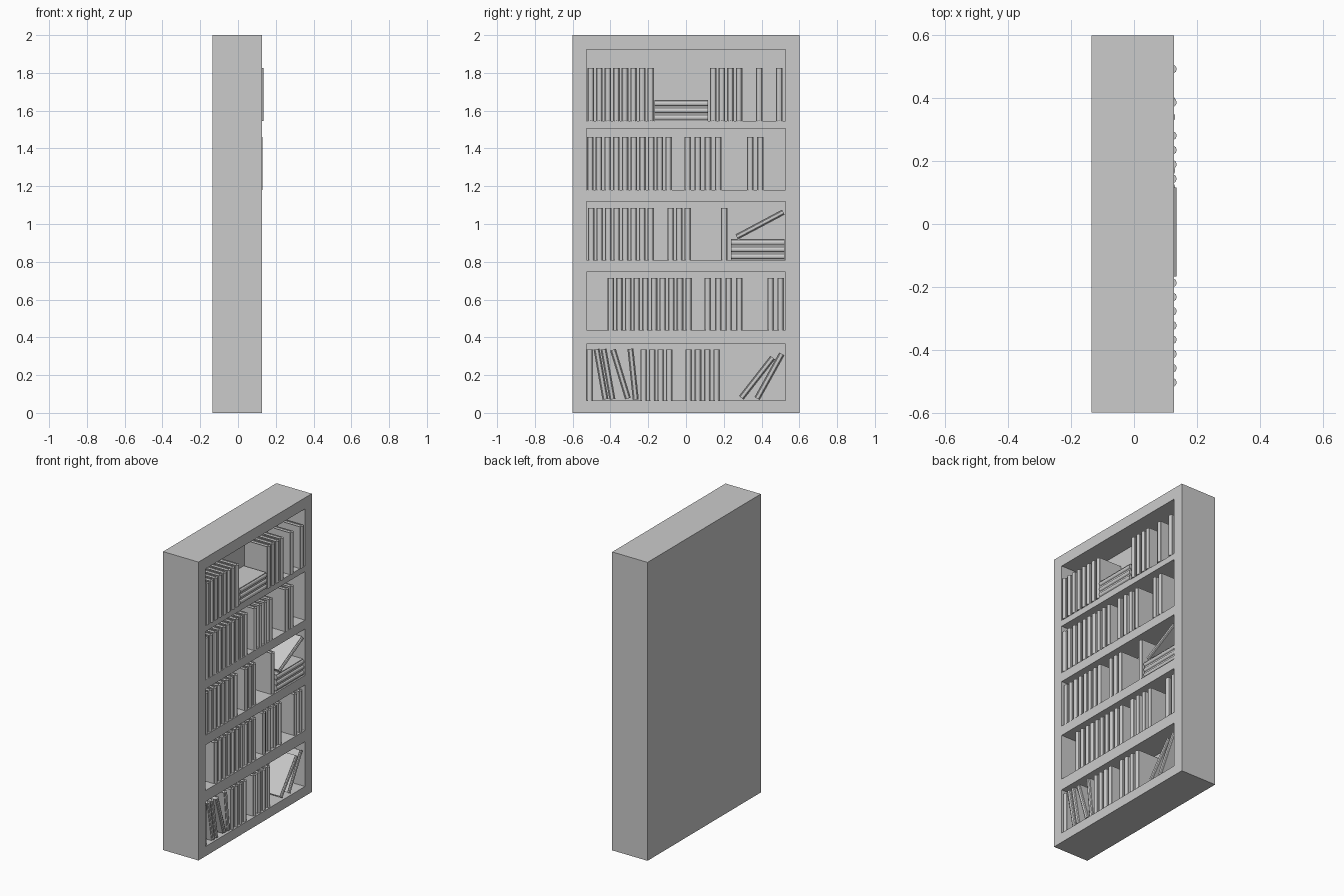
import bpy
import bmesh
from math import radians
from mathutils import Matrix, Vector

default = bpy.data.objects.get("Cube")
if default:
    bpy.data.objects.remove(default, do_unlink=True)

COLOUR = (0.6, 0.6, 0.6, 1)
grey = bpy.data.materials.new("plain grey")
grey.use_nodes = True
grey.diffuse_color = COLOUR
grey.node_tree.nodes["Principled BSDF"].inputs["Base Color"].default_value = COLOUR

BACK, FRONT = -0.135, 0.127
SIDE = 0.528
DEPTH = 0.17
THICK = 0.035


def finish(bm, name):
    bmesh.ops.recalc_face_normals(bm, faces=bm.faces[:])
    mesh = bpy.data.meshes.new(name)
    bm.to_mesh(mesh)
    bm.free()
    mesh.materials.append(grey)
    obj = bpy.data.objects.new(name, mesh)
    bpy.context.collection.objects.link(obj)
    return obj


def box(bm, low, high):
    low, high = Vector(low), Vector(high)
    size = Matrix.Diagonal((*(high - low), 1))
    bmesh.ops.create_cube(bm, size=1, matrix=Matrix.Translation((low + high) / 2) @ size)


def make_bookcase(openings):
    """Solid block whose front is divided, then pushed in at each compartment."""
    bm = bmesh.new()
    box(bm, (BACK, -0.6, 0), (FRONT, 0.6, 2))
    cuts = [((0, y, 0), (0, 1, 0)) for y in (-SIDE, SIDE)]
    cuts += [((0, 0, z), (0, 0, 1)) for pair in openings for z in pair]
    for point, normal in cuts:
        bmesh.ops.bisect_plane(bm, geom=bm.verts[:] + bm.edges[:] + bm.faces[:],
                               plane_co=point, plane_no=normal)
    bm.normal_update()

    def is_opening(face):
        c = face.calc_center_median()
        return (face.normal.x > 0.9 and abs(c.y) < SIDE
                and any(low < c.z < high for low, high in openings))

    pushed = bmesh.ops.extrude_discrete_faces(bm, faces=[f for f in bm.faces if is_opening(f)])
    for face in pushed["faces"]:
        bmesh.ops.translate(bm, verts=face.verts[:], vec=(-DEPTH, 0, 0))
    finish(bm, "bookcase")


def make_book(name, y, z, height, spine, tilt=0, thick=THICK):
    """Hard cover with a rounded spine around a page block; tilt leans the top to +y."""
    bm = bmesh.new()
    t, inner = thick / 2, thick / 2 - 0.005
    back, hinge = FRONT - DEPTH + 0.004, spine - 0.014
    # Half of the cover outline, from the open edge round to the spine
    half = [(back, inner), (back, t), (spine - 0.008, t), (spine - 0.008, t * 0.75),
            (spine - 0.002, t * 0.5), (spine, t * 0.18)]
    outline = half + [(x, -w) for x, w in reversed(half)] + [(hinge, -inner), (hinge, inner)]
    cover = bm.faces.new([bm.verts.new((x, w, -height / 2)) for x, w in outline])
    top = bmesh.ops.extrude_face_region(bm, geom=[cover])["geom"]
    bmesh.ops.translate(bm, verts=[v for v in top if isinstance(v, bmesh.types.BMVert)],
                        vec=(0, 0, height))
    # Page block
    trim = height / 2 - 0.005
    box(bm, (back + 0.004, -inner, -trim), (hinge, inner, trim))
    obj = finish(bm, name)
    obj.location = (0, y, z)
    obj.rotation_euler.x = -radians(tilt)


def make_stack(y, z, length, spine, total):
    thick = total / 3
    for i in range(3):
        make_book("stacked_book", y, z + thick * (i + 0.5), length, spine, 90, thick)


# Each shelf: floor, ceiling, book height, spine position, runs of (first, last, count)
shelves = [
    (0.065, 0.365, 0.27, 0.121, [(-0.51, -0.51, 1), (-0.224, -0.089, 4), (0.014, 0.162, 4)]),
    (0.44, 0.745, 0.275, 0.121, [(-0.398, 0.014, 10), (0.115, 0.282, 4), (0.448, 0.501, 2)]),
    (0.81, 1.12, 0.275, 0.124, [(-0.502, -0.187, 8), (-0.081, 0.009, 3), (0.202, 0.202, 1)]),
    (1.18, 1.505, 0.28, 0.131, [(-0.507, -0.092, 10), (0.009, 0.17, 4), (0.34, 0.393, 2)]),
    (1.545, 1.925, 0.28, 0.135, [(-0.504, -0.187, 8), (0.144, 0.281, 4), (0.387, 0.493, 2)]),
]

make_bookcase([shelf[:2] for shelf in shelves])

# Upright books
for floor, ceiling, height, spine, runs in shelves:
    for first, last, count in runs:
        for i in range(count):
            y = first + (last - first) * i / max(count - 1, 1)
            make_book("upright_book", y, floor + height / 2, height, spine)

# Flat stacks
make_stack(-0.025, 1.545, 0.283, 0.135, 0.112)
make_stack(0.38, 0.81, 0.283, 0.124, 0.11)

# Leaning books on the bottom shelf, and one propped on the middle stack
for y, z, tilt in [(-0.45, 0.205, -10), (-0.413, 0.205, -10), (-0.347, 0.205, -17),
                   (-0.28, 0.205, -6), (0.376, 0.186, 38), (0.442, 0.194, 29)]:
    make_book("leaning_book", y, z, 0.27, 0.121, tilt, 0.032)
make_book("propped_book", 0.392, 0.997, 0.28, 0.124, 62, 0.03)
